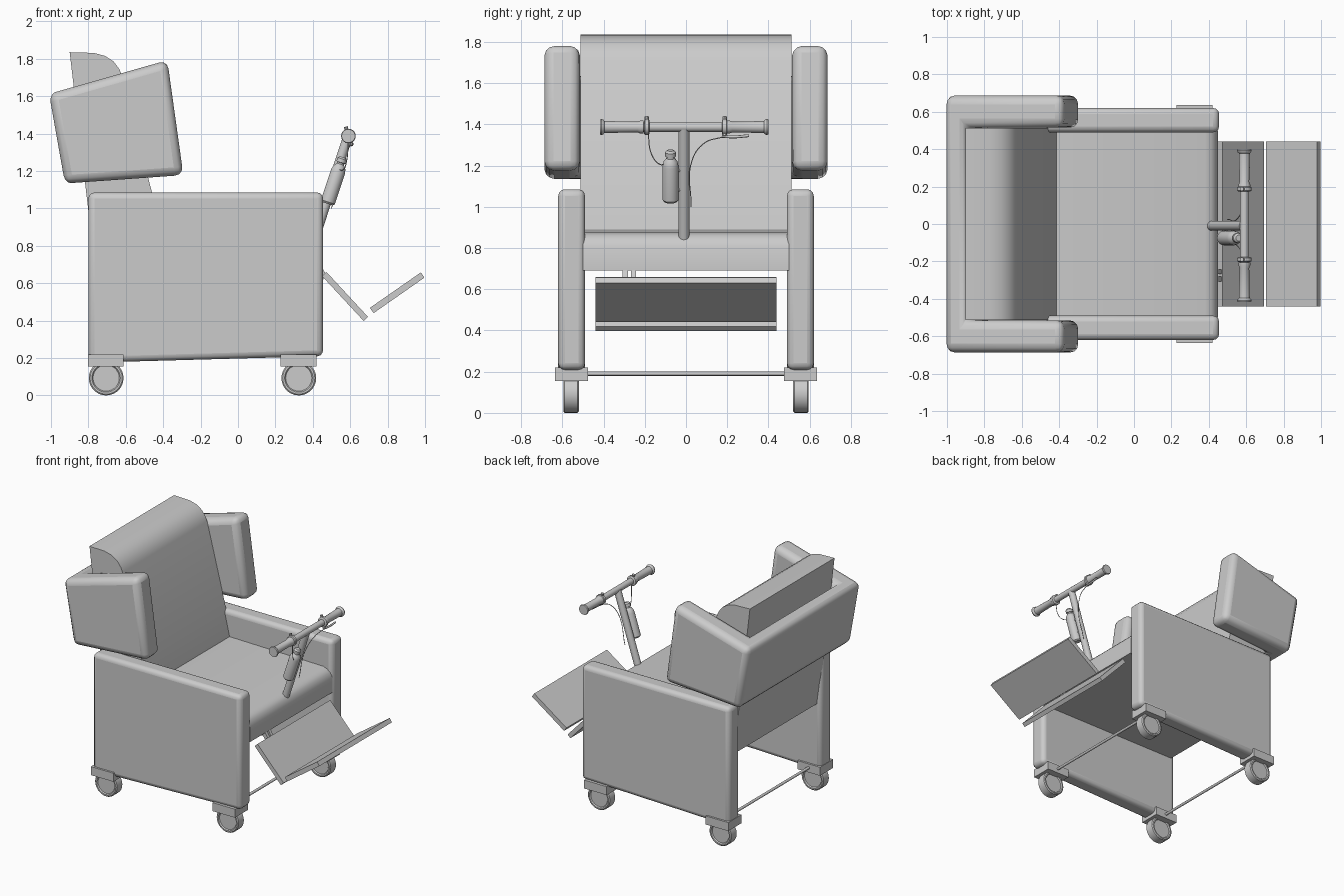
import bpy, bmesh, math
from mathutils import Vector

if "Cube" in bpy.data.objects:
    bpy.data.objects.remove(bpy.data.objects["Cube"])


def finish(name, bm, bevel=0, segs=3, smooth=True):
    bmesh.ops.recalc_face_normals(bm, faces=bm.faces)
    me = bpy.data.meshes.new(name)
    bm.to_mesh(me)
    bm.free()
    ob = bpy.data.objects.new(name, me)
    bpy.context.collection.objects.link(ob)
    if bevel:
        m = ob.modifiers.new("Bevel", "BEVEL")
        m.width, m.segments = bevel, segs
        m.limit_method, m.angle_limit = "ANGLE", math.radians(30)
    if smooth:
        bpy.ops.object.select_all(action="DESELECT")
        ob.select_set(True)
        bpy.context.view_layer.objects.active = ob
        bpy.ops.object.shade_smooth_by_angle(angle=math.radians(35))
    return ob


def prism(name, profile, y0, y1, bevel=0, segs=3):
    """Extrude an (x, z) side profile from y0 to y1."""
    bm = bmesh.new()
    face = bm.faces.new([bm.verts.new((x, y0, z)) for x, z in profile])
    new = bmesh.ops.extrude_face_region(bm, geom=[face])["geom"]
    bmesh.ops.translate(bm, vec=(0, y1 - y0, 0),
                        verts=[v for v in new if isinstance(v, bmesh.types.BMVert)])
    return finish(name, bm, bevel, segs)


def box(name, x0, x1, y0, y1, z0, z1):
    return prism(name, [(x0, z0), (x1, z0), (x1, z1), (x0, z1)], y0, y1)


def lathe(name, a, b, rings, n=20):
    """Revolve (distance, radius) rings about the axis a -> b."""
    a, b = Vector(a), Vector(b)
    q = (b - a).to_track_quat("Z", "Y")
    bm = bmesh.new()
    loops = []
    for d, r in rings:
        loops.append([bm.verts.new(a + q @ Vector((r * math.cos(2 * math.pi * i / n),
                      r * math.sin(2 * math.pi * i / n), d))) for i in range(n)])
    for p, c in zip(loops, loops[1:]):
        for i in range(n):
            bm.faces.new((p[i], p[(i + 1) % n], c[(i + 1) % n], c[i]))
    bm.faces.new(loops[0])
    bm.faces.new(loops[-1])
    return finish(name, bm)


def rod(name, a, b, r, n=20):
    return lathe(name, a, b, [(0, r), ((Vector(b) - Vector(a)).length, r)], n)


def cable(name, pts, r):
    cu = bpy.data.curves.new(name, "CURVE")
    cu.dimensions, cu.bevel_depth, cu.bevel_resolution = "3D", r, 2
    cu.use_fill_caps = True
    s = cu.splines.new("BEZIER")
    s.bezier_points.add(len(pts) - 1)
    for bp, p in zip(s.bezier_points, pts):
        bp.co = p
        bp.handle_left_type = bp.handle_right_type = "AUTO"
    bpy.context.collection.objects.link(bpy.data.objects.new(name, cu))


# Side panels, casters and wheels
for side, s in (("right", -1), ("left", 1)):
    prism("side_panel_" + side, [(-0.8, 0.175), (0.455, 0.21), (0.455, 1.085), (-0.8, 1.085)],
          s * 0.49, s * 0.62, 0.032)
    for end, x in (("rear", -0.705), ("front", 0.325)):
        tag = end + "_" + side
        box("caster_block_" + tag, x - 0.098, x + 0.094, s * 0.475, s * 0.635, 0.155, 0.22)
        lathe("wheel_" + tag, (x, s * 0.52, 0.093), (x, s * 0.595, 0.093),
              [(0.008, 0.07), (0, 0.076), (0, 0.086), (0.006, 0.093),
               (0.069, 0.093), (0.075, 0.086), (0.075, 0.076), (0.067, 0.07)], 28)

# Cross rods between the casters
for end, x in (("rear", -0.705), ("front", 0.325)):
    rod("cross_rod_" + end, (x, -0.5, 0.19), (x, 0.5, 0.19), 0.01, 12)

# Seat and reclined backrest
prism("seat", [(-0.7, 0.69), (0.45, 0.69), (0.45, 0.805), (0.435, 0.842), (0.415, 0.862),
               (0.38, 0.875), (-0.45, 0.89), (-0.7, 0.89)], -0.5, 0.5)
prism("backrest", [(-0.765, 0.69), (-0.38, 0.69), (-0.41, 0.87), (-0.46, 1.085), (-0.62, 1.71),
                   (-0.635, 1.745), (-0.665, 1.785), (-0.71, 1.815), (-0.77, 1.831),
                   (-0.9, 1.835)], -0.512, 0.512)

# Wrap-around head cushion: U outline blended between a lower and an upper edge
bm = bmesh.new()
outline = [(0, -0.687), (1, -0.687), (1, -0.515), (0.17, -0.515),
           (0.17, 0.515), (1, 0.515), (1, 0.687), (0, 0.687)]
low = [Vector((-0.925, 0, 1.133)), Vector((-0.292, 0, 1.178))]
high = [Vector((-1.01, 0, 1.612)), Vector((-0.378, 0, 1.792))]
rims = [[bm.verts.new(e[0].lerp(e[1], u) + Vector((0, y, 0))) for u, y in outline]
        for e in (low, high)]
for r in rims:
    for ids in ((0, 1, 2, 3), (0, 3, 4, 7), (4, 5, 6, 7)):
        bm.faces.new([r[i] for i in ids])
for i in range(8):
    j = (i + 1) % 8
    bm.faces.new((rims[0][i], rims[0][j], rims[1][j], rims[1][i]))
finish("head_cushion", bm, 0.045, 3)

# Footrest plates and hinge bars
prism("leg_plate", [(0.45, 0.637), (0.473, 0.66), (0.695, 0.42), (0.672, 0.398)], -0.44, 0.44)
prism("foot_plate", [(0.705, 0.468), (0.725, 0.44), (0.997, 0.63), (0.978, 0.658)], -0.44, 0.44)
for i, y in enumerate((-0.295, -0.255)):
    prism("footrest_hinge_%d" % i, [(0.40, 0.70), (0.44, 0.70), (0.475, 0.64), (0.455, 0.62)],
          y - 0.013, y + 0.013)

# Steering stem
BX, BZ = 0.59, 1.387
slope = 0.33
axis = Vector((slope, 0, 1)).normalized()
foot = Vector((0.412, -0.01, 0.848))
rod("steering_stem", foot, Vector((BX - 0.003, -0.01, BZ - 0.005)), 0.026)

# Handlebar, grips and clamps
rod("handlebar", (BX, -0.4, BZ), (BX, 0.38, BZ), 0.023)
for side, a, b in (("right", -0.418, -0.205), ("left", 0.4, 0.195)):
    L = abs(b - a)
    lathe("grip_" + side, (BX, a, BZ), (BX, b, BZ),
          [(0, 0.036), (0.008, 0.039), (0.016, 0.036), (0.022, 0.029), (L - 0.03, 0.026),
           (L - 0.015, 0.032), (L, 0.032)])
for side, y in (("right", -0.19), ("left", 0.187)):
    lathe("clamp_" + side, (BX, y - 0.013, BZ), (BX, y + 0.013, BZ),
          [(0, 0.032), (0.004, 0.038), (0.022, 0.038), (0.026, 0.032)])
    rod("clamp_screw_" + side, (BX, y, BZ), (BX - 0.014, y, BZ + 0.05), 0.011, 10)

# Brake lever
lever_z = 1.342
rod("lever_post", (BX, 0.187, BZ), (BX + 0.012, 0.187, lever_z), 0.013, 10)
cable("brake_lever", [(BX + 0.012, 0.175, lever_z), (BX + 0.018, 0.23, lever_z - 0.003),
                      (BX + 0.022, 0.305, lever_z + 0.003)], 0.007)

# Bottle strapped beside the stem
base = Vector((0.478, -0.075, 1.025))
lathe("bottle", base, base + axis,
      [(0, 0.03), (0.01, 0.039), (0.18, 0.039), (0.205, 0.034), (0.222, 0.02), (0.23, 0.02),
       (0.232, 0.026), (0.252, 0.026), (0.262, 0.016)])
for i, d in enumerate((0.06, 0.16)):
    p = base + axis * d
    rod("bottle_bracket_%d" % i, p, p + Vector((0, 0.06, 0)), 0.009, 10)

# Thin cables
cable("lever_cable", [(BX + 0.012, 0.175, 1.338), (BX - 0.005, 0.09, 1.31),
                      (0.552, 0.028, 1.22), (0.5, 0.025, 1.0)], 0.0025)
cable("bottle_cable", [(BX, -0.185, 1.37), (BX - 0.01, -0.165, 1.25),
                       (0.56, -0.125, 1.205), (0.535, -0.1, 1.21)], 0.0025)
